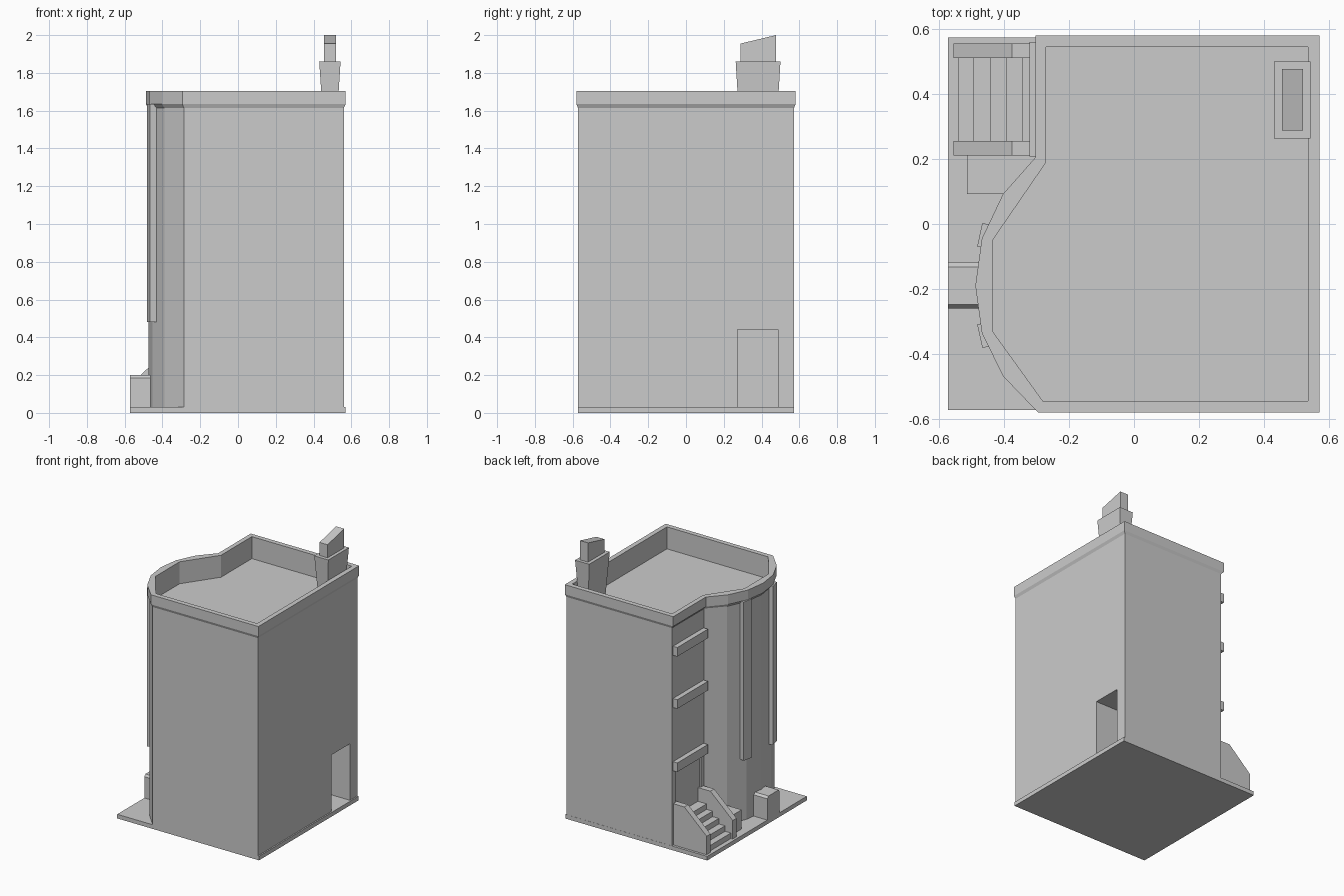
import bpy, bmesh
from mathutils import Vector

if "Cube" in bpy.data.objects:
    bpy.data.objects.remove(bpy.data.objects["Cube"])


def make_object(name, bm):
    bmesh.ops.recalc_face_normals(bm, faces=bm.faces)
    mesh = bpy.data.meshes.new(name)
    bm.to_mesh(mesh)
    bm.free()
    ob = bpy.data.objects.new(name, mesh)
    bpy.context.collection.objects.link(ob)
    return ob


def loft(name, rings):
    """Closed solid through rings of 3D points."""
    bm = bmesh.new()
    loops = [[bm.verts.new(p) for p in ring] for ring in rings]
    n = len(loops[0])
    for a, b in zip(loops, loops[1:]):
        for i in range(n):
            j = (i + 1) % n
            bm.faces.new((a[i], a[j], b[j], b[i]))
    bm.faces.new(loops[0])
    bm.faces.new(loops[-1])
    return make_object(name, bm)


def flat(outline, z):
    return [(x, y, z) for x, y in outline]


def rect(x0, x1, y0, y1):
    return [(x0, y0), (x1, y0), (x1, y1), (x0, y1)]


def box(name, x0, x1, y0, y1, z0, z1):
    return loft(name, [flat(rect(x0, x1, y0, y1), z) for z in (z0, z1)])


def side_profile(name, xz, y0, y1):
    return loft(name, [[(x, y, z) for x, z in xz] for y in (y0, y1)])


def cut(target, cutter):
    mod = target.modifiers.new("cut", "BOOLEAN")
    mod.operation = "DIFFERENCE"
    mod.solver = "EXACT"
    mod.object = cutter
    bpy.context.view_layer.objects.active = target
    bpy.ops.object.modifier_apply(modifier=mod.name)
    bpy.data.objects.remove(cutter)


# Ground slab
box("base_slab", -0.572, 0.57, -0.572, 0.573, 0, 0.03)

# Tower with bowed facade and flared parapet
wall = [(0.56, -0.572), (0.56, 0.572), (-0.287, 0.572), (-0.287, 0.20), (-0.39, 0.088),
        (-0.453, -0.05), (-0.473, -0.19), (-0.453, -0.33), (-0.39, -0.462), (-0.287, -0.572)]
rim = [(0.57, -0.58), (0.57, 0.58), (-0.303, 0.58), (-0.303, 0.205), (-0.403, 0.092),
       (-0.468, -0.045), (-0.488, -0.19), (-0.468, -0.335), (-0.403, -0.468), (-0.295, -0.58)]
tower = loft("tower", [flat(wall, 0.03), flat(wall, 1.615), flat(rim, 1.635), flat(rim, 1.705)])

# Sunken roof, side doorway and entrance recess
well = [(0.535, -0.545), (0.535, 0.545), (-0.27, 0.545), (-0.27, 0.19),
        (-0.435, -0.05), (-0.435, -0.33), (-0.28, -0.545)]
cut(tower, loft("roof_cutter", [flat(well, 1.545), flat(well, 1.8)]))
cut(tower, box("side_door_cutter", 0.3, 0.7, 0.273, 0.487, -0.05, 0.441))
cut(tower, box("entrance_cutter", -0.4, -0.275, 0.24, 0.53, 0.2, 0.59))

# Chimney with slanted cap
loft("chimney_stack", [flat(rect(0.452, 0.522, 0.283, 0.48), 1.53),
                       flat(rect(0.43, 0.543, 0.263, 0.50), 1.86)])
foot = rect(0.455, 0.52, 0.288, 0.477)
loft("chimney_cap", [flat(foot, 1.85),
                     [(x, y, 1.955 if y < 0.4 else 2.0) for x, y in foot]])

# Vertical strips on the bowed facade
for i, y in enumerate((-0.038, -0.34)):
    centre = Vector((-0.452, y))
    tilt = Vector((-0.22 if i == 0 else 0.22, -1)).normalized()
    out = Vector((tilt.y, -tilt.x))
    h = tilt * 0.037
    ring = [centre - h - out * 0.015, centre + h - out * 0.015,
            centre + h + out * 0.023, centre - h + out * 0.023]
    loft(f"facade_strip_{i + 1}", [flat([tuple(p) for p in ring], z) for z in (0.48, 1.635)])

# Ledges above the entrance
for i, z in enumerate((0.605, 1.065, 1.445)):
    box(f"ledge_{i + 1}", -0.322, -0.27, 0.208, 0.56, z - 0.033, z + 0.033)

# Stairs between sloped cheek walls
step_xs = [-0.54, -0.493, -0.443, -0.393, -0.345]
stairs = [(-0.27, 0.02), (step_xs[0], 0.02)]
for i, x in enumerate(step_xs):
    top = 0.03 + 0.04 * (i + 1)
    stairs += [(x, top - 0.04 if i else 0.03), (x, top)]
stairs.append((-0.27, 0.23))
side_profile("stairs", stairs, 0.25, 0.515)
cheek = [(-0.27, 0.02), (-0.555, 0.02), (-0.555, 0.165), (-0.375, 0.33), (-0.27, 0.33)]
for i, y in enumerate((0.211, 0.511)):
    side_profile(f"stair_cheek_{i + 1}", cheek, y, y + 0.044)

# Low box beside the stairs
box("side_plinth", -0.513, -0.28, 0.092, 0.215, 0.02, 0.17)

# Chamfered block in front of the bow
profile = [(-0.26, 0.02), (-0.26, 0.185), (-0.248, 0.2), (-0.132, 0.2), (-0.118, 0.185), (-0.118, 0.02)]
loft("front_block", [[(x, y, z) for y, z in profile] for x in (-0.572, -0.44)])
